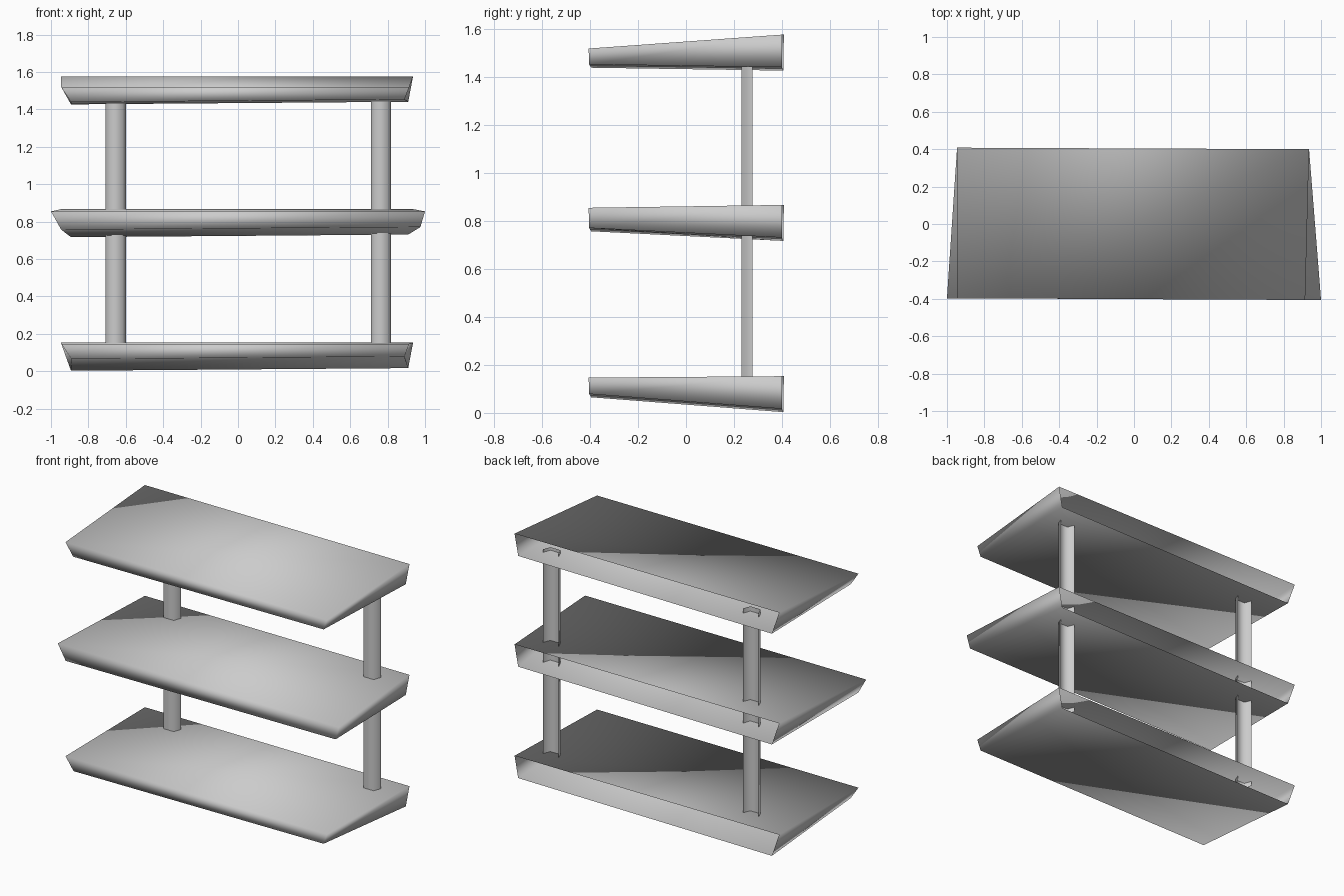
import bpy
import bmesh

cube = bpy.data.objects.get("Cube")
if cube:
    bpy.data.objects.remove(cube, do_unlink=True)

grey = bpy.data.materials.new("light grey")
grey.use_nodes = True
grey.diffuse_color = (0.6, 0.6, 0.6, 1)
grey.node_tree.nodes["Principled BSDF"].inputs["Base Color"].default_value = (0.6, 0.6, 0.6, 1)


def make_object(name, points, faces):
    """Smooth open shell with consistent outward faces."""
    mesh = bpy.data.meshes.new(name)
    bm = bmesh.new()
    verts = [bm.verts.new(p) for p in points]
    for face in faces:
        bm.faces.new([verts[i] for i in face]).smooth = True
    bm.to_mesh(mesh)
    bm.free()
    mesh.materials.append(grey)
    obj = bpy.data.objects.new(name, mesh)
    bpy.context.collection.objects.link(obj)
    return obj


def make_shelf(name, base, front_top, front_low, front_x, low_x, back_top=0.15):
    """Wedge shelf, open at the back, with a slightly tilted underside."""
    tilt = 0.014
    points = [
        # top: front left, front right, back right, back left
        (front_x[0], -0.397, base + front_top), (front_x[1], -0.406, base + front_top),
        (0.936, 0.4, base + back_top), (-0.946, 0.408, base + back_top),
        # underside, same order
        (low_x[0], -0.395, base + front_low), (low_x[1], -0.404, base + front_low + tilt),
        (0.91, 0.4, base + tilt), (-0.893, 0.406, base),
    ]
    # top, underside, front, two ends
    return make_object(name, points, [
        (0, 1, 2, 3), (7, 6, 5, 4), (4, 5, 1, 0), (5, 6, 2, 1), (7, 4, 0, 3)])


def make_post(name, x):
    """Channel post with splayed sides, open at the back."""
    section = [(-0.054, 0.278), (-0.036, 0.231), (0.036, 0.231), (0.054, 0.278)]
    points = [(x + dx, y, z) for z in (0.12, 1.462) for dx, y in section]
    return make_object(name, points, [(i, i + 1, i + 5, i + 4) for i in range(3)])


# Shelves
make_shelf("lower_shelf", 0.003, 0.144, 0.062, (-0.945, 0.915), (-0.89, 0.89))
make_shelf("middle_shelf", 0.717, 0.138, 0.04, (-1.0, 1.0), (-0.945, 0.975))
make_shelf("upper_shelf", 1.427, 0.092, 0.012, (-0.945, 0.915), (-0.893, 0.89))

# Posts
make_post("post_right", -0.654)
make_post("post_left", 0.764)
